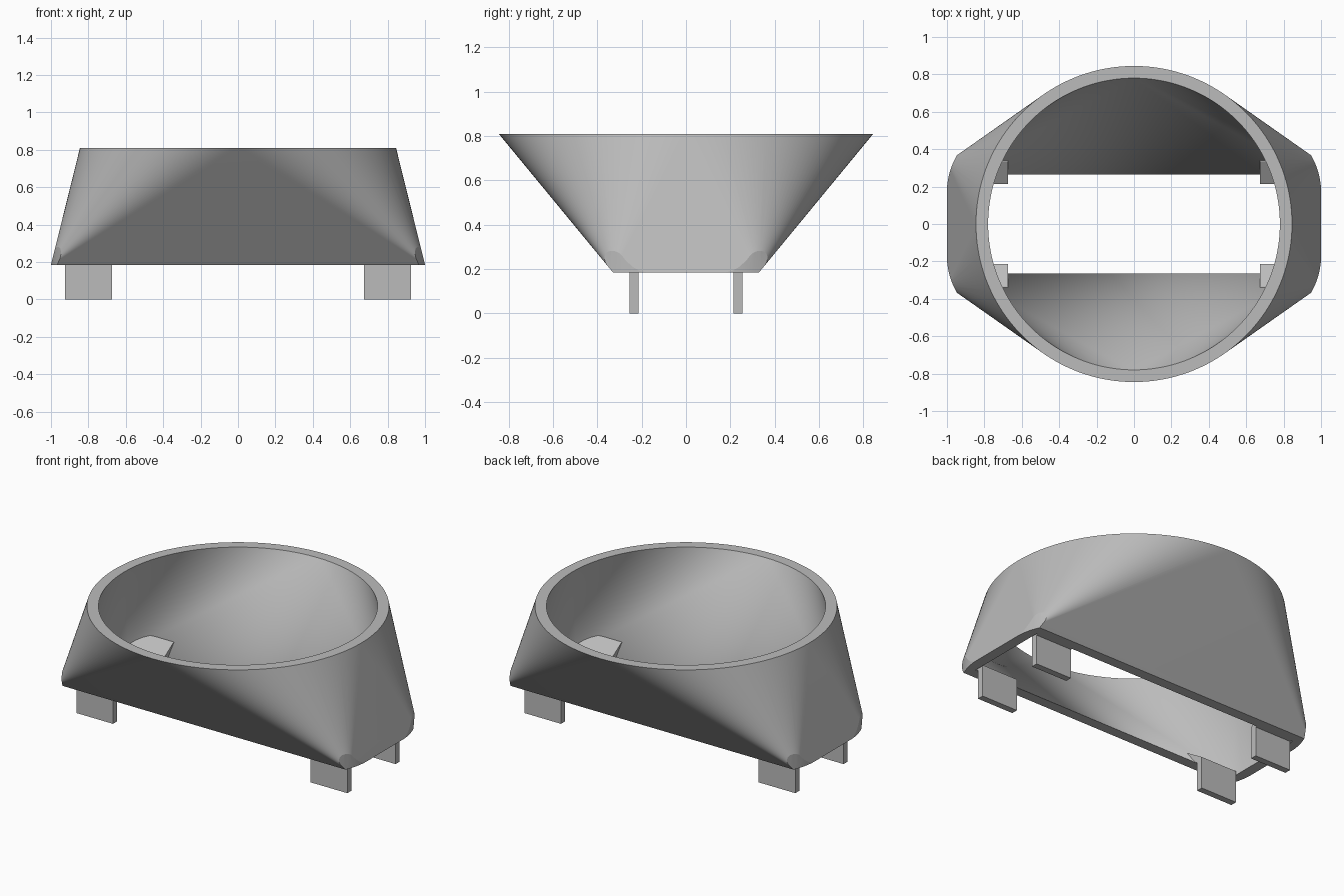
import bpy, bmesh, math
from mathutils import Vector

cube = bpy.data.objects.get("Cube")
if cube:
    bpy.data.objects.remove(cube, do_unlink=True)

grey = bpy.data.materials.new("light grey")
grey.use_nodes = True
grey.diffuse_color = (0.5, 0.5, 0.5, 1)
grey.node_tree.nodes["Principled BSDF"].inputs["Base Color"].default_value = (0.5, 0.5, 0.5, 1)

BASE, TOP, SEGMENTS = 0.185, 0.81, 160
SIGNS = [(sx, sy) for sx in (-1, 1) for sy in (-1, 1)]


def make_object(name, bm):
    mesh = bpy.data.meshes.new(name)
    bm.to_mesh(mesh)
    bm.free()
    mesh.materials.append(grey)
    obj = bpy.data.objects.new(name, mesh)
    bpy.context.collection.objects.link(obj)
    return obj


def hull(points):
    bm = bmesh.new()
    for p in points:
        bm.verts.new(p)
    res = bmesh.ops.convex_hull(bm, input=bm.verts[:])
    loose = {v for v in res["geom_interior"] + res["geom_unused"]
             if isinstance(v, bmesh.types.BMVert) and v.is_valid}
    bmesh.ops.delete(bm, geom=list(loose), context="VERTS")
    bmesh.ops.recalc_face_normals(bm, faces=bm.faces[:])
    return bm


def transition(radius, half_x, half_y):
    """Round top blending into a rectangular base."""
    ring = [(radius * math.cos(a), radius * math.sin(a), TOP)
            for a in (2 * math.pi * i / SEGMENTS for i in range(SEGMENTS))]
    return hull(ring + [(sx * half_x, sy * half_y, BASE) for sx, sy in SIGNS])


def trim_corners(bm, centre, radius):
    """Round the base corners with a vertical cylindrical cut."""
    for sx, sy in SIGNS:
        for deg in range(3, 50, 5):
            a = math.radians(deg)
            normal = Vector((sx * math.cos(a), sy * math.sin(a), 0))
            point = Vector((sx * centre[0], sy * centre[1], 0)) + normal * radius
            bmesh.ops.bisect_plane(bm, geom=bm.verts[:] + bm.edges[:] + bm.faces[:],
                                   dist=1e-5, plane_co=point, plane_no=normal,
                                   clear_outer=True)
            edges = [e for e in bm.edges if e.is_boundary]
            if edges:
                bmesh.ops.holes_fill(bm, edges=edges, sides=0)
    bmesh.ops.recalc_face_normals(bm, faces=bm.faces[:])


# Funnel shell: outer and inner skins joined by flat rims
bm = transition(0.845, 1.0, 0.33)
trim_corners(bm, (0.61, 0.17), 0.39)
inner = transition(0.78, 0.935, 0.265)
bmesh.ops.reverse_faces(inner, faces=inner.faces[:])
temp = bpy.data.meshes.new("inner_skin")
inner.to_mesh(temp)
inner.free()
bm.from_mesh(temp)
bpy.data.meshes.remove(temp)

caps = [f for f in bm.faces if all(abs(v.co.z - TOP) < 1e-4 for v in f.verts)
        or all(abs(v.co.z - BASE) < 1e-4 for v in f.verts)]
bmesh.ops.delete(bm, geom=caps, context="FACES")
for level, up in ((TOP, 1), (BASE, -1)):
    rim = [e for e in bm.edges if e.is_boundary
           and all(abs(v.co.z - level) < 1e-4 for v in e.verts)]
    bmesh.ops.triangle_fill(bm, edges=rim, use_beauty=True, normal=(0, 0, up))
bmesh.ops.recalc_face_normals(bm, faces=bm.faces[:])
shell = make_object("funnel_shell", bm)
bpy.context.view_layer.objects.active = shell
shell.select_set(True)
bpy.ops.object.shade_smooth_by_angle(angle=math.radians(12))
shell.select_set(False)

# Four tabs, each with a sloped gusset running into the wall
PROFILE = [(0.215, 0), (0.255, 0), (0.255, BASE), (0.275, BASE), (0.35, 0.277),
           (0.335, 0.277), (0.215, 0.2)]
for sx, sy in SIGNS:
    bm = bmesh.new()
    face = bm.faces.new([bm.verts.new((sx * 0.675, sy * y, z)) for y, z in PROFILE])
    moved = bmesh.ops.extrude_face_region(bm, geom=[face])["geom"]
    bmesh.ops.translate(bm, vec=(sx * 0.25, 0, 0),
                        verts=[g for g in moved if isinstance(g, bmesh.types.BMVert)])
    bmesh.ops.recalc_face_normals(bm, faces=bm.faces[:])
    make_object(("back" if sy > 0 else "front") + ("_left" if sx > 0 else "_right") + "_tab", bm)
